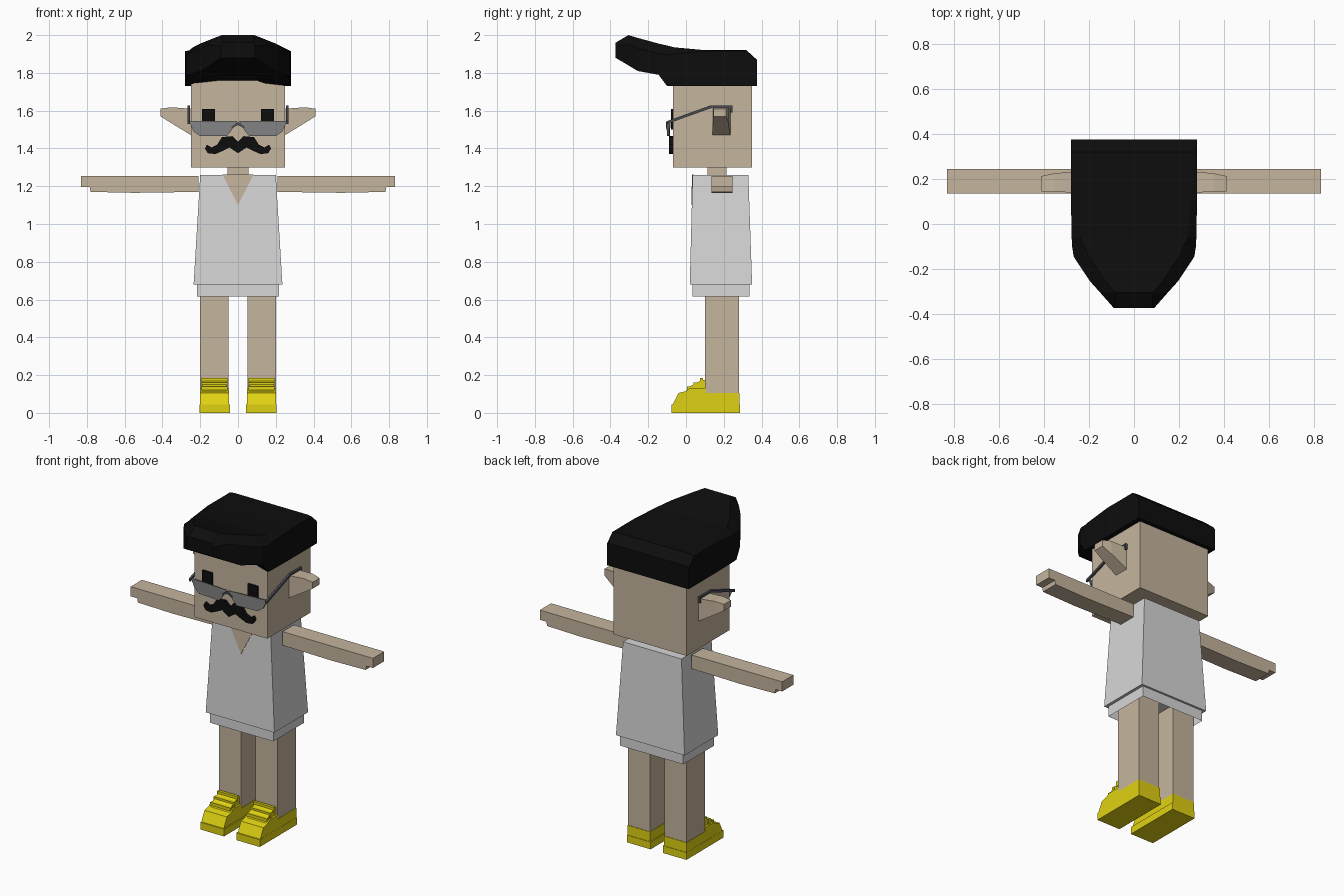
import bpy, bmesh

cube = bpy.data.objects.get("Cube")
if cube:
    bpy.data.objects.remove(cube, do_unlink=True)


def material(name, rgb):
    m = bpy.data.materials.new(name)
    m.use_nodes = True
    m.diffuse_color = (*rgb, 1)
    m.node_tree.nodes["Principled BSDF"].inputs["Base Color"].default_value = (*rgb, 1)
    return m


SKIN = material("skin tan", (0.56, 0.46, 0.34))
BLACK = material("hair black", (0.004, 0.004, 0.004))
WHITE = material("shirt white", (0.68, 0.68, 0.68))
YELLOW = material("shoe yellow", (0.74, 0.64, 0.006))
LENS = material("lens grey", (0.23, 0.23, 0.24))
FRAME = material("frame dark grey", (0.07, 0.075, 0.09))


def loft(name, rings, mat, side=1, open_start=False):
    """Skin a list of equal-length point rings; side=-1 mirrors in x."""
    bm = bmesh.new()
    loops = [[bm.verts.new((x * side, y, z)) for x, y, z in r] for r in rings]
    n = len(rings[0])
    for a, b in zip(loops, loops[1:]):
        for i in range(n):
            j = (i + 1) % n
            bm.faces.new((a[i], a[j], b[j], b[i]))
    bm.faces.new(loops[0])
    bm.faces.new(loops[-1])
    bmesh.ops.recalc_face_normals(bm, faces=bm.faces)
    if open_start:
        bm.faces.ensure_lookup_table()
        bmesh.ops.delete(bm, geom=[bm.faces[-2]], context='FACES_ONLY')
    me = bpy.data.meshes.new(name)
    bm.to_mesh(me)
    bm.free()
    me.materials.append(mat)
    ob = bpy.data.objects.new(name, me)
    bpy.context.collection.objects.link(ob)
    return ob


def rect(x0, x1, y0, y1, z):
    return [(x0, y0, z), (x1, y0, z), (x1, y1, z), (x0, y1, z)]


def box(name, x, y, z, mat, side=1, **kw):
    return loft(name, [rect(*x, *y, h) for h in z], mat, side, **kw)


def along_x(name, yz, x, mat, side=1):
    return loft(name, [[(h, y, z) for y, z in yz] for h in x], mat, side)


def along_y(name, xz, y, mat, side=1):
    return loft(name, [[(x, h, z) for x, z in xz] for h in y], mat, side)


# Head, neck and clothes
box("head", (-.25, .25), (-.07, .35), (1.30, 1.80), SKIN)
box("neck", (-.055, .055), (.115, .215), (1.25, 1.31), SKIN)
loft("shirt", [rect(-.235, .235, .02, .35, .68), rect(-.2, .2, .035, .33, 1.26)], WHITE)
box("shorts", (-.217, .217), (.035, .337), (.615, .681), WHITE, open_start=True)
loft("open_collar", [[(-.082, .032 + d, 1.262), (.082, .032 + d, 1.262), (0, .028 + d, 1.10)]
                     for d in (0, .008)], SKIN)

# Hair: y, half width, low edge, low middle, side top, crown half width, crown
sections = [
    (.375, .28, 1.73, 1.73, 1.86, .27, 1.87),
    (.32, .28, 1.73, 1.73, 1.915, .25, 1.92),
    (.105, .28, 1.73, 1.73, 1.915, .25, 1.92),
    (-.06, .277, 1.73, 1.75, 1.90, .24, 1.935),
    (-.10, .275, 1.73, 1.79, 1.895, .22, 1.945),
    (-.145, .268, 1.79, 1.795, 1.90, .20, 1.955),
    (-.255, .195, 1.81, 1.81, 1.93, .125, 1.985),
    (-.305, .15, 1.84, 1.84, 1.95, .085, 2.0),
    (-.373, .09, 1.88, 1.88, 1.94, .08, 1.96),
]
rings = []
for y, w, low, mid, edge, t, top in sections:
    half = [(min(.1, w * .6), mid), (w, low), (w, edge), (t, top)]
    rings.append([(x, y, z) for x, z in half] + [(-x, y, z) for x, z in reversed(half)])
loft("hair", rings, BLACK)

# Moustache
half = [(0, 1.435), (.03, 1.465), (.085, 1.46), (.11, 1.42), (.14, 1.405), (.165, 1.42),
        (.175, 1.40), (.16, 1.375), (.12, 1.37), (.075, 1.39), (.045, 1.405), (0, 1.375)]
whole = half + [(-x, z) for x, z in reversed(half[1:-1])]
along_y("moustache", whole, (-.09, -.065), BLACK)

# Glasses bridge
along_y("glasses_bridge", [(-.035, 1.515), (0, 1.54), (.035, 1.515), (.035, 1.505),
                           (0, 1.525), (-.035, 1.505)], (-.106, -.092), FRAME)

lens = [(.005, 1.545), (.26, 1.545), (.235, 1.49), (.2, 1.465), (.06, 1.465), (.035, 1.495)]
arm = [(.21, 1.17), (.55, 1.165), (.78, 1.17), (.785, 1.195), (.83, 1.195), (.83, 1.255), (.21, 1.255)]
temple = [(-.10, 1.545), (.13, 1.628), (.245, 1.628), (.245, 1.59), (.235, 1.59),
          (.235, 1.616), (.14, 1.616), (-.10, 1.53)]
upper = [(-.07, .045), (-.04, .105), (0, .115), (.02, .14), (.085, .175), (.105, .175),
         (.105, .105), (.283, .105), (.283, .045)]

for side, tag in ((1, "left"), (-1, "right")):
    # Face details
    box(tag + "_eye", (.122, .19), (-.08, -.068), (1.50, 1.61), BLACK, side)
    loft(tag + "_ear", [
        [(.245, .14, 1.468), (.245, .235, 1.468), (.245, .235, 1.61), (.245, .14, 1.61)],
        [(.355, .142, 1.535), (.355, .225, 1.535), (.355, .225, 1.618), (.355, .142, 1.618)],
        [(.41, .145, 1.57), (.41, .213, 1.57), (.41, .213, 1.61), (.41, .145, 1.61)]], SKIN, side)
    loft(tag + "_lens", [[(x, -.104 + .06 * x + d, z) for x, z in lens] for d in (0, .006)], LENS, side)
    along_x(tag + "_temple", temple, (.255, .267), FRAME, side)

    # Limbs
    along_y(tag + "_arm", arm, (.135, .245), SKIN, side)
    box(tag + "_leg", (.05, .2), (.10, .28), (.10, .682), SKIN, side)

    # Shoes with tongue and laces
    box(tag + "_shoe_sole", (.042, .203), (-.077, .286), (0, .045), YELLOW, side)
    along_x(tag + "_shoe_upper", [(y, min(z, .13)) for y, z in upper], (.048, .202), YELLOW, side)
    along_x(tag + "_shoe_tongue", upper[1:7], (.06, .19), YELLOW, side)
    for i in range(3):
        y, z = .005 + i * .034, .128 + i * .022
        box(f"{tag}_lace_{i + 1}", (.056, .194), (y, y + .018), (z - .02, z + .012), YELLOW, side)
